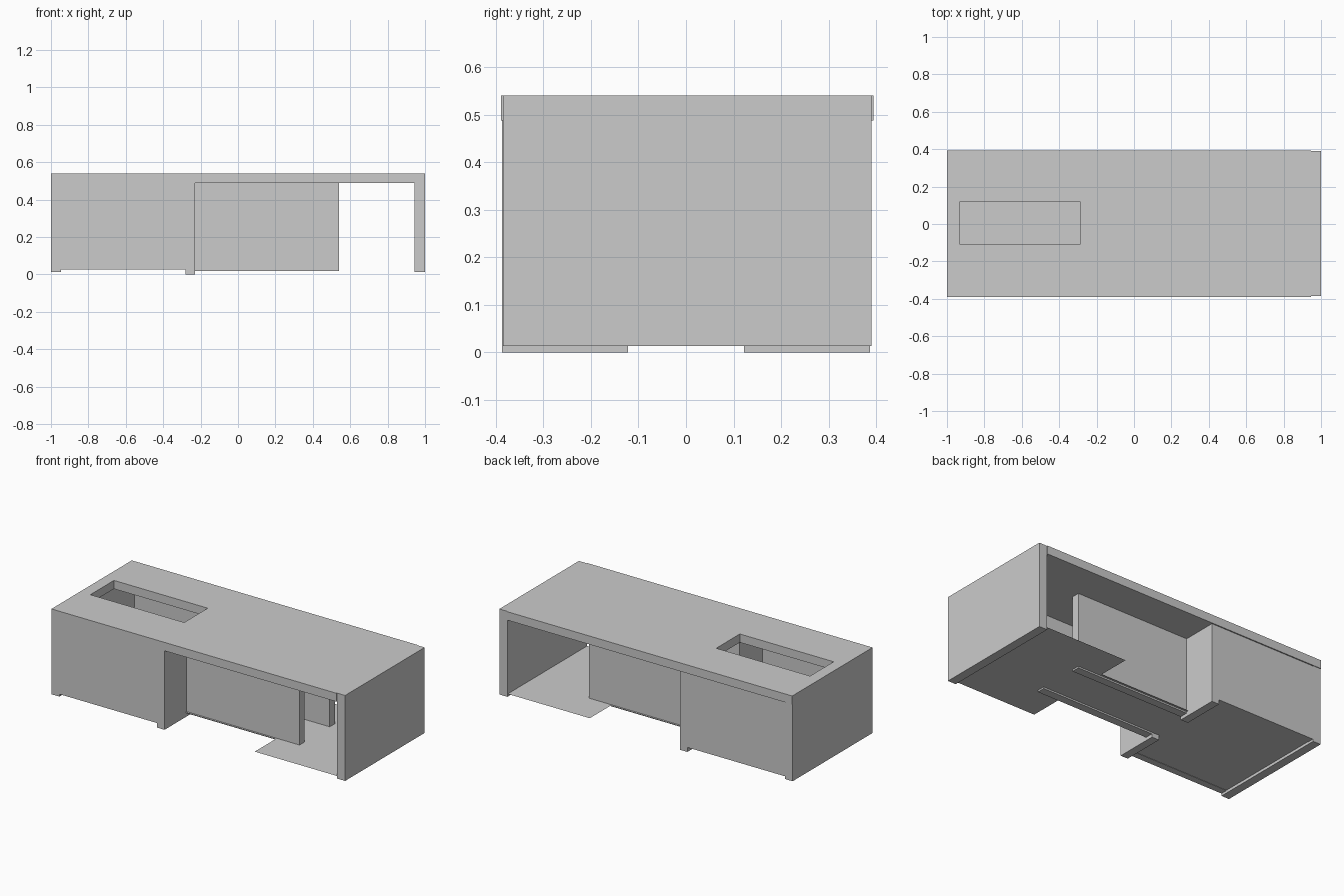
import bpy, bmesh

if "Cube" in bpy.data.objects:
    bpy.data.objects.remove(bpy.data.objects["Cube"])


def box(name, x, y, z):
    """Axis-aligned box from (min, max) ranges."""
    bm = bmesh.new()
    bmesh.ops.create_cube(bm, size=1)
    for v in bm.verts:
        v.co = [r[0] if c < 0 else r[1] for c, r in zip(v.co, (x, y, z))]
    me = bpy.data.meshes.new(name)
    bm.to_mesh(me)
    bm.free()
    ob = bpy.data.objects.new(name, me)
    bpy.context.collection.objects.link(ob)
    return ob


def sheet(name, outline, z):
    """Flat single-face panel."""
    me = bpy.data.meshes.new(name)
    me.from_pydata([(x, y, z) for x, y in outline], [], [range(len(outline))])
    ob = bpy.data.objects.new(name, me)
    bpy.context.collection.objects.link(ob)
    return ob


UNDER, TOP = 0.488, 0.54

# table top with a rectangular opening
top = box("table_top", (-1, 0.945), (-0.389, 0.394), (UNDER, TOP))
cutter = box("opening_cutter", (-0.93, -0.29), (-0.11, 0.12), (0.4, 0.6))
cutter.hide_render = True
cutter.hide_viewport = True
cut = top.modifiers.new("opening", 'BOOLEAN')
cut.operation = 'DIFFERENCE'
cut.solver = 'EXACT'
cut.object = cutter

# end panels
box("right_end_panel", (0.945, 1), (-0.385, 0.39), (0.013, TOP))
box("left_end_panel", (-1, -0.947), (-0.387, 0.39), (0.013, UNDER))


def mirrored(name, x, y, z):
    """Front and back copies of a box given on the back side."""
    box("back_" + name, x, y, z)
    box("front_" + name, x, (-y[1], -y[0]), z)


# cabinet walls, divider halves and recessed channel walls
mirrored("cabinet_wall", (-0.947, -0.28), (0.345, 0.387), (0.028, UNDER))
mirrored("divider", (-0.28, -0.23), (0.122, 0.387), (0, UNDER))
mirrored("channel_wall", (-0.23, 0.54), (0.122, 0.172), (0.02, UNDER))

# thin floor, notched at both sides of the channel
half = [(0.945, 0.387), (0.385, 0.387), (0.385, 0.185),
        (-0.23, 0.185), (-0.23, 0.387), (-0.947, 0.387)]
sheet("floor", half + [(x, -y) for x, y in reversed(half)], 0.03)
